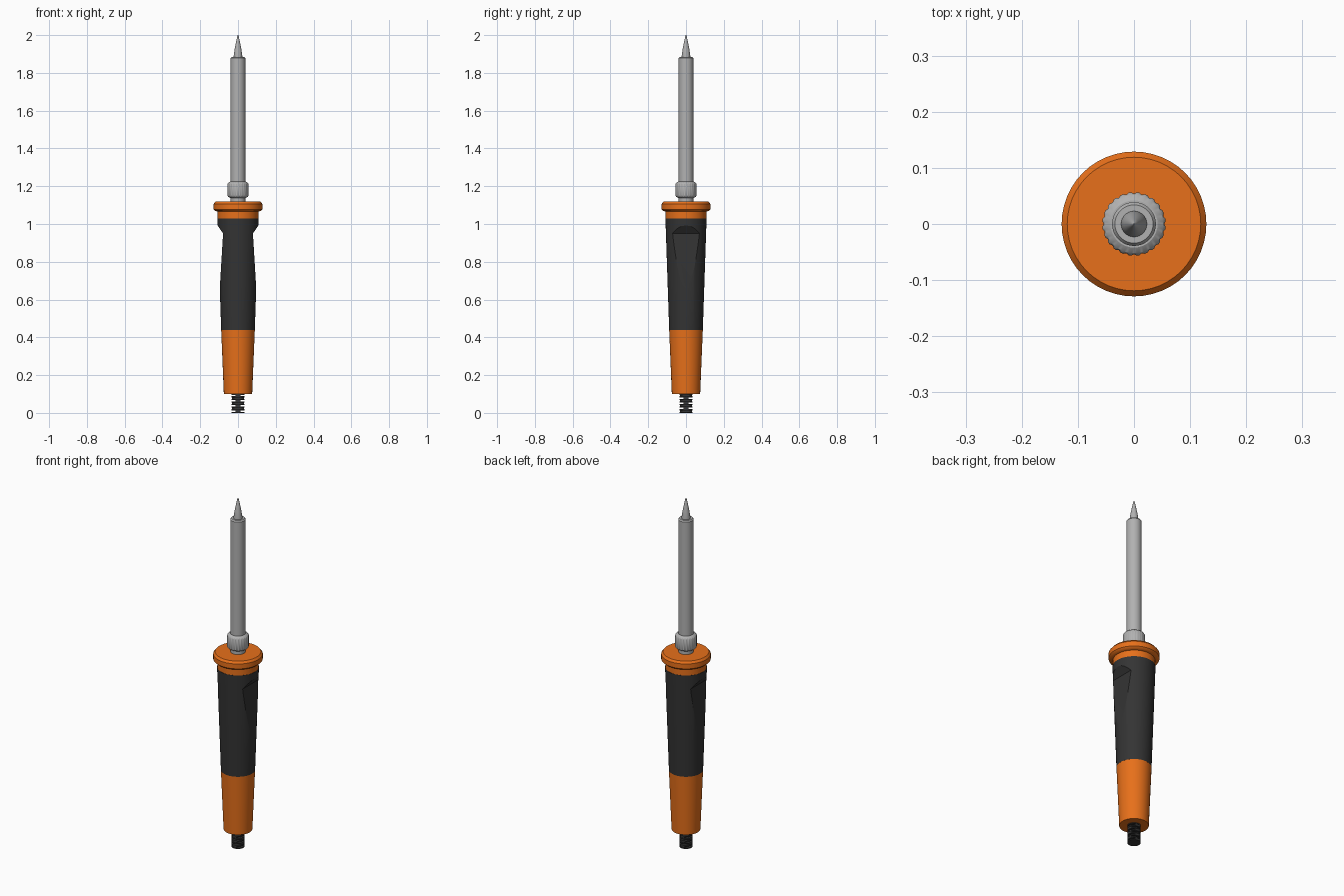
import bpy, bmesh, math

if "Cube" in bpy.data.objects:
    bpy.data.objects.remove(bpy.data.objects["Cube"])


def material(name, rgb):
    m = bpy.data.materials.new(name)
    m.diffuse_color = (*rgb, 1)
    m.use_nodes = True
    m.node_tree.nodes["Principled BSDF"].inputs["Base Color"].default_value = m.diffuse_color
    return m


ORANGE = material("orange_plastic", (0.80, 0.162, 0.0105))
DARK = material("dark_rubber", (0.034, 0.034, 0.034))
STEEL = material("steel", (0.44, 0.44, 0.44))


def shade(ob):
    bpy.ops.object.select_all(action='DESELECT')
    ob.select_set(True)
    bpy.context.view_layer.objects.active = ob
    bpy.ops.object.shade_smooth_by_angle(angle=math.radians(30))


def finish(name, bm, mat, smooth=True):
    bmesh.ops.recalc_face_normals(bm, faces=bm.faces)
    me = bpy.data.meshes.new(name)
    bm.to_mesh(me)
    bm.free()
    ob = bpy.data.objects.new(name, me)
    bpy.context.collection.objects.link(ob)
    if mat:
        me.materials.append(mat)
    if smooth:
        shade(ob)
    return ob


def add_lathe(bm, profile, n=48, wobble=None):
    """Closed solid of revolution from (radius, z) points."""
    rings = []
    for j, (r, z) in enumerate(profile):
        ring = []
        for i in range(n):
            a = 2 * math.pi * i / n
            k = wobble(i, j) if wobble else 1
            ring.append(bm.verts.new((r * k * math.cos(a), r * k * math.sin(a), z)))
        rings.append(ring)
    for a, b in zip(rings, rings[1:]):
        for i in range(n):
            bm.faces.new((a[i], a[(i + 1) % n], b[(i + 1) % n], b[i]))
    bm.faces.new(rings[0][::-1])
    bm.faces.new(rings[-1])


def lathe(name, profile, mat, n=48, wobble=None):
    bm = bmesh.new()
    add_lathe(bm, profile, n, wobble)
    return finish(name, bm, mat)


# Hot end
lathe("tip", [(0.023, 1.87), (0.023, 1.888), (0.018, 1.925), (0.009, 1.97),
              (0.003, 1.996), (0.001, 2.0)], STEEL, 32)
lathe("barrel", [(0.039, 1.10), (0.039, 1.878), (0.034, 1.885)], STEEL)

# Knurled nut: shallow teeth around the side, plain chamfered ends
lathe("knurled_nut",
      [(0.042, 1.138), (0.052, 1.144), (0.0565, 1.150), (0.0565, 1.212), (0.052, 1.218), (0.042, 1.224)],
      STEEL, 72, lambda i, j: 0.955 if j in (2, 3) and i % 3 == 0 else 1)

# Handle
lathe("flange", [(0.108, 1.066), (0.121, 1.070), (0.129, 1.078), (0.129, 1.106), (0.119, 1.118)], ORANGE)
lathe("collar", [(0.108, 1.03), (0.108, 1.07)], ORANGE)
grip = lathe("grip", [(0.089, 0.44), (0.109, 1.03)], DARK, 64)
lathe("rear_handle", [(0.075, 0.10), (0.089, 0.44)], ORANGE)

# Finger scoops on both sides of the grip
SCOOP = [(0.0965, 0.66), (0.079, 0.95), (0.108, 0.992), (0.2, 1.0), (0.2, 0.6)]
for side in (-1, 1):
    bm = bmesh.new()
    face = bm.faces.new([bm.verts.new((side * x, -0.2, z)) for x, z in SCOOP])
    ext = bmesh.ops.extrude_face_region(bm, geom=[face])["geom"]
    bmesh.ops.translate(bm, vec=(0, 0.4, 0),
                        verts=[g for g in ext if isinstance(g, bmesh.types.BMVert)])
    cutter = finish("scoop_cutter", bm, None, False)
    mod = grip.modifiers.new("scoop", 'BOOLEAN')
    mod.operation, mod.solver, mod.object = 'DIFFERENCE', 'EXACT', cutter
    bpy.context.view_layer.objects.active = grip
    bpy.ops.object.modifier_apply(modifier=mod.name)
    bpy.data.objects.remove(cutter)
shade(grip)

# Strain relief: thin rings joined by bridges that alternate direction
bm = bmesh.new()
PITCH, THICK = 0.0137, 0.006
for i in range(8):
    z = i * PITCH
    add_lathe(bm, [(0.034, z), (0.034, z + THICK)], 32)
    if i < 7:
        box = bmesh.ops.create_cube(bm, size=1)["verts"]
        size = (0.062, 0.026) if i % 2 else (0.026, 0.062)
        bmesh.ops.scale(bm, vec=(*size, PITCH - THICK + 0.002), verts=box)
        bmesh.ops.translate(bm, vec=(0, 0, z + (PITCH + THICK) / 2), verts=box)
finish("strain_relief", bm, DARK)
